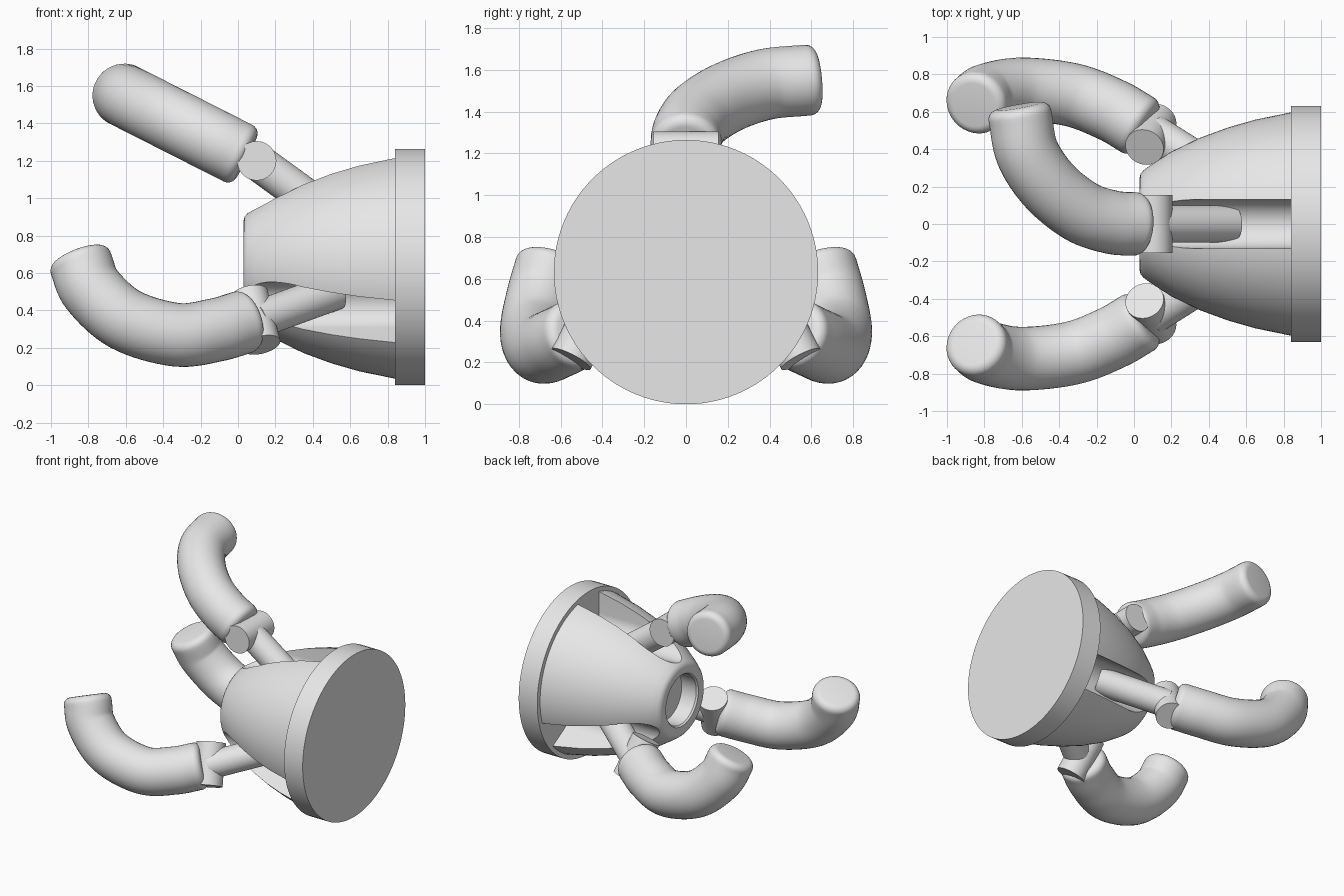
import bpy, bmesh, math
from mathutils import Vector, Matrix

if "Cube" in bpy.data.objects:
    bpy.data.objects.remove(bpy.data.objects["Cube"], do_unlink=True)

grey = bpy.data.materials.new("light_grey")
grey.use_nodes = True
grey.diffuse_color = (0.8, 0.8, 0.8, 1)
grey.node_tree.nodes["Principled BSDF"].inputs["Base Color"].default_value = (0.8, 0.8, 0.8, 1)

AXIS_Z = 0.632          # height of the main axis, which runs along x
SLOT_ANGLES = [math.radians(a) for a in (90, 210, 330)]


def finish(name, bm, smooth=True):
    bmesh.ops.recalc_face_normals(bm, faces=bm.faces)
    mesh = bpy.data.meshes.new(name)
    bm.to_mesh(mesh)
    bm.free()
    mesh.materials.append(grey)
    ob = bpy.data.objects.new(name, mesh)
    bpy.context.collection.objects.link(ob)
    if smooth:
        shade(ob)
    return ob


def shade(ob):
    bpy.ops.object.select_all(action='DESELECT')
    ob.select_set(True)
    bpy.context.view_layer.objects.active = ob
    bpy.ops.object.shade_smooth_by_angle(angle=math.radians(35))


def lathe(name, profile, steps=96, smooth=True):
    """Turn (x, radius) points around the main axis."""
    bm = bmesh.new()
    rings = []
    for x, r in profile:
        rings.append([bm.verts.new((x, r * math.cos(math.tau * i / steps),
                                    AXIS_Z + r * math.sin(math.tau * i / steps)))
                      for i in range(steps)])
    for a, b in zip(rings, rings[1:]):
        for i in range(steps):
            j = (i + 1) % steps
            bm.faces.new((a[i], a[j], b[j], b[i]))
    bm.faces.new(rings[0])
    bm.faces.new(rings[-1])
    return finish(name, bm, smooth)


def sweep(name, rings, sides=40):
    """Skin circles given as (centre, direction, radius)."""
    bm = bmesh.new()
    loops = []
    d = rings[0][1]
    side = d.orthogonal().normalized()
    for c, d, r in rings:
        side = (side - d * side.dot(d)).normalized()
        up = d.cross(side)
        loops.append([bm.verts.new(c + r * (side * math.cos(math.tau * i / sides)
                                            + up * math.sin(math.tau * i / sides)))
                      for i in range(sides)])
    for a, b in zip(loops, loops[1:]):
        for i in range(sides):
            j = (i + 1) % sides
            bm.faces.new((a[i], a[j], b[j], b[i]))
    bm.faces.new(loops[0])
    bm.faces.new(loops[-1])
    return finish(name, bm)


def rod(name, a, b, r):
    a, b = Vector(a), Vector(b)
    d = (b - a).normalized()
    return sweep(name, [(a, d, r), (b, d, r)])


def tube(name, points, r, bevel=0.05):
    """Smooth bent tube with rounded, flat-tipped ends."""
    p = [Vector(q) for q in points]
    p = [2 * p[0] - p[1]] + p + [2 * p[-1] - p[-2]]
    centres, steps = [], 8
    for k in range(1, len(p) - 2):
        p0, p1, p2, p3 = p[k - 1:k + 3]
        for s in range(steps):
            t = s / steps
            centres.append(0.5 * (2 * p1 + (p2 - p0) * t + (2 * p0 - 5 * p1 + 4 * p2 - p3) * t * t
                                  + (3 * p1 - p0 - 3 * p2 + p3) * t ** 3))
    centres.append(p[-2])
    last = len(centres) - 1
    dirs = [(centres[min(i + 1, last)] - centres[max(i - 1, 0)]).normalized()
            for i in range(last + 1)]
    body = [(c, d, r) for c, d in zip(centres, dirs)]
    # quarter-round caps beyond both path ends
    arc = [math.pi / 2 * i / 6 for i in range(1, 7)]
    start = [(centres[0] - dirs[0] * bevel * math.sin(a), dirs[0],
              r - bevel * (1 - math.cos(a))) for a in reversed(arc)]
    end = [(centres[-1] + dirs[-1] * bevel * math.sin(a), dirs[-1],
            r - bevel * (1 - math.cos(a))) for a in arc]
    return sweep(name, start + body + end)


# Base plate
lathe("base_plate", [(0.84, 0.632), (1.0, 0.632)])

# Domed housing with a socket in its nose
housing = lathe("housing", [
    (0.17, 0.19), (0.045, 0.19), (0.033, 0.2), (0.03, 0.22), (0.03, 0.25), (0.036, 0.27),
    (0.05, 0.286), (0.09, 0.316), (0.2, 0.387), (0.35, 0.46), (0.5, 0.515),
    (0.65, 0.558), (0.84, 0.597), (0.86, 0.6)], smooth=False)

# Three round-bottomed grooves cut along the housing
bm = bmesh.new()
half, centre = 0.13, 0.42
outline = [(half, 0.9), (-half, 0.9)]
outline += [(-half * math.cos(math.pi * i / 24), centre - half * math.sin(math.pi * i / 24))
            for i in range(25)]
for ang in SLOT_ANGLES:
    turn = Matrix.Translation((0, 0, AXIS_Z)) @ Matrix.Rotation(ang - math.pi / 2, 4, 'X')
    verts = [bm.verts.new(turn @ Vector((-0.1, t, r))) for t, r in outline]
    face = bm.faces.new(verts)
    new = bmesh.ops.extrude_face_region(bm, geom=[face])["geom"]
    bmesh.ops.translate(bm, vec=(0.95, 0, 0),
                        verts=[v for v in new if isinstance(v, bmesh.types.BMVert)])
cutter = finish("groove_cutter", bm, smooth=False)
cutter.hide_render = True
mod = housing.modifiers.new("grooves", 'BOOLEAN')
mod.operation = 'DIFFERENCE'
mod.solver = 'EXACT'
mod.object = cutter
bpy.context.view_layer.objects.active = housing
bpy.ops.object.modifier_apply(modifier=mod.name)
bpy.data.objects.remove(cutter, do_unlink=True)
shade(housing)

# Links rising out of the grooves
for label, ang in zip(("top", "front", "back"), SLOT_ANGLES):
    c, s = math.cos(ang), math.sin(ang)
    rod(label + "_link", (0.1, 0.565 * c, AXIS_Z + 0.565 * s),
        (0.52, 0.26 * c, AXIS_Z + 0.26 * s), 0.1)


def finger(label, path, hinge, axis):
    hinge, axis = Vector(hinge), Vector(axis).normalized() * 0.155
    rod(label + "_hinge", hinge - axis, hinge + axis, 0.105)
    tube(label + "_finger", path, 0.17)


# Upper finger bends sideways
finger("top", [(x, y, 1.19 + 0.507 * (0.1 - x)) for x, y in
               ((0.0, 0), (-0.12, 0.01), (-0.28, 0.065), (-0.45, 0.2), (-0.57, 0.38), (-0.61, 0.58))],
       (0.1, 0, 1.2), (0, 1, 0))

# Lower fingers bend upward, mirrored front to back
lower = [(0.02, -0.53, 0.335), (-0.12, -0.61, 0.295), (-0.33, -0.69, 0.27),
         (-0.6, -0.72, 0.35), (-0.78, -0.69, 0.51), (-0.84, -0.65, 0.65)]
for label, m in (("front", 1), ("back", -1)):
    finger(label, [(x, y * m, z) for x, y, z in lower],
           (0.09, -0.48 * m, 0.35), (-0.22, 0.45 * m, 0.87))
